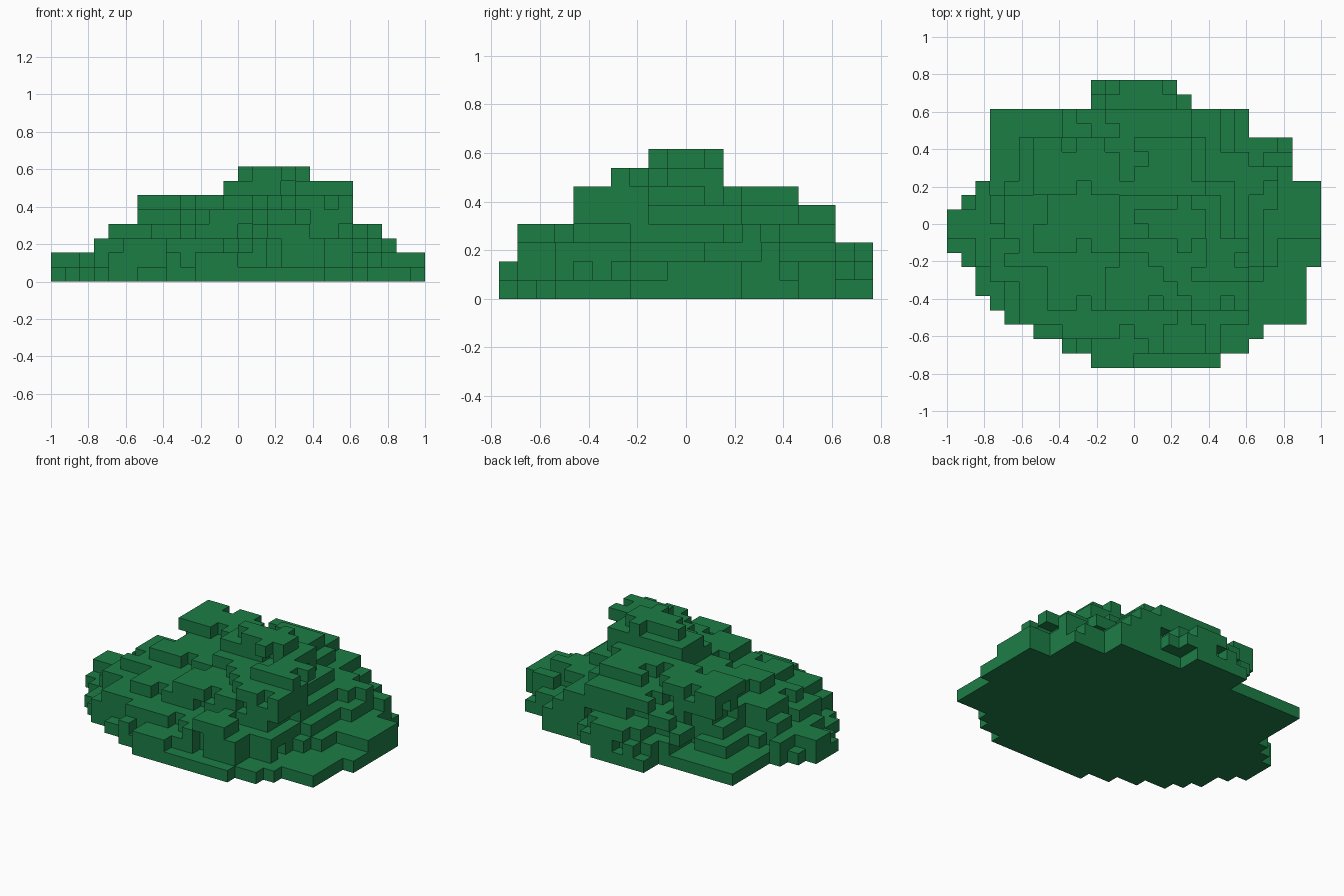
import bpy, bmesh, random
from mathutils import Vector

if "Cube" in bpy.data.objects:
    bpy.data.objects.remove(bpy.data.objects["Cube"])

random.seed(4)
U = 1 / 13  # cube size: the mound is 26 x 20 x 8 cubes
cells = set()


def layer(z, boxes, chip=0.0):
    """Fill one cube-high layer from (x0, x1, y0, y1) boxes, chipping some rim cubes."""
    here = {(x, y) for x0, x1, y0, y1 in boxes
            for x in range(x0, x1) for y in range(y0, y1)}
    rim = [c for c in sorted(here)
           if any((c[0] + dx, c[1] + dy) not in here
                  for dx, dy in ((1, 0), (-1, 0), (0, 1), (0, -1)))]
    here -= {c for c in rim if random.random() < chip}
    cells.update((x, y, z) for x, y in here)


# Footprint
layer(0, [(-3, 6, -10, -9), (-5, 8, -9, -8), (-7, 9, -8, -7), (-9, 12, -7, -6),
          (-10, 12, -6, -5), (-11, 12, -5, -3), (-12, 13, -3, -2), (-13, 13, -2, 1),
          (-12, 13, 1, 2), (-11, 13, 2, 3), (-10, 11, 3, 6), (-10, 8, 6, 8),
          (-3, 2, 8, 10)])
# Wide lower terraces
layer(1, [(-11, 10, -4, 3), (-13, 13, -1, 1), (10, 13, 0, 3), (-9, 8, -7, -4),
          (-5, 6, -9, -7), (-3, 1, -10, -9), (-8, 11, 3, 6), (-4, 8, 6, 8),
          (-3, 4, 8, 9), (-3, 3, 9, 10)], 0.12)
layer(2, [(-10, 9, -4, 2), (-8, 8, -7, -4), (-5, 5, -8, -7), (1, 6, -9, -7),
          (-7, 10, 1, 5), (9, 11, 3, 5), (-5, 7, 5, 8), (-2, 3, 8, 10)], 0.2)
layer(3, [(-9, 8, -3, 2), (-6, 7, -6, -3), (2, 5, -9, -6), (-7, 8, 2, 5),
          (8, 10, 2, 4), (-4, 6, 5, 8)], 0.2)
# Upper terraces
layer(4, [(-7, 7, -2, 3), (-2, 8, -6, -2), (-7, 5, 3, 6), (-2, 4, 6, 8)], 0.2)
layer(5, [(-7, -1, 2, 6), (-1, 6, -3, 3), (2, 8, -6, -2), (0, 4, 3, 6)], 0.25)
# Peak
layer(6, [(-1, 6, -1, 2), (4, 8, -4, -1)], 0.2)
layer(7, [(0, 5, -1, 1), (3, 4, -2, 2)], 0.1)

# Skin: one square wherever a filled cube meets air
bm = bmesh.new()
for c in sorted(cells):
    for axis in range(3):
        for side in (0, 1):
            n = list(c)
            n[axis] += 1 if side else -1
            if tuple(n) in cells:
                continue
            a, b = (axis + 1) % 3, (axis + 2) % 3
            loop = [(0, 0), (1, 0), (1, 1), (0, 1)]
            verts = []
            for s, t in (loop if side else loop[::-1]):
                p = Vector(c)
                p[axis] += side
                p[a] += s
                p[b] += t
                verts.append(bm.verts.new(p * U))
            bm.faces.new(verts)
bmesh.ops.remove_doubles(bm, verts=bm.verts, dist=0.001)

mesh = bpy.data.meshes.new("leafy_mound")
bm.to_mesh(mesh)
bm.free()
green = bpy.data.materials.new("leaf green")
green.diffuse_color = (0.012, 0.205, 0.06, 1)
green.use_nodes = True
green.node_tree.nodes["Principled BSDF"].inputs["Base Color"].default_value = green.diffuse_color
mesh.materials.append(green)
mound = bpy.data.objects.new("leafy_mound", mesh)
bpy.context.collection.objects.link(mound)
